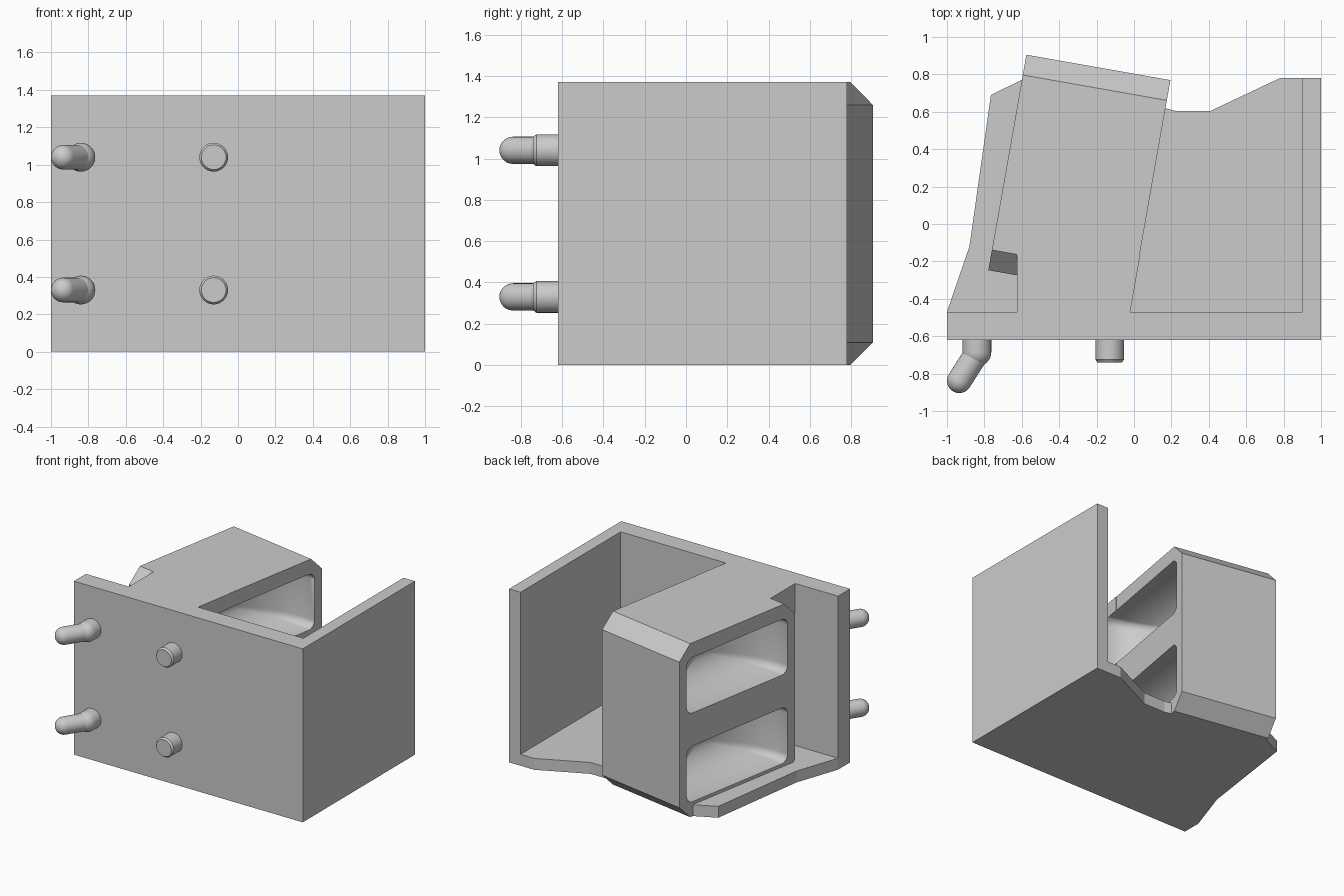
import bpy, bmesh, math
from mathutils import Matrix, Vector

cube = bpy.data.objects.get("Cube")
if cube:
    bpy.data.objects.remove(cube, do_unlink=True)

grey = bpy.data.materials.new("light_grey")
grey.use_nodes = True
grey.diffuse_color = (0.6, 0.6, 0.6, 1)
grey.node_tree.nodes["Principled BSDF"].inputs["Base Color"].default_value = (0.6, 0.6, 0.6, 1)

HEIGHT = 1.37


def finish(name, bm, smooth=False):
    bmesh.ops.recalc_face_normals(bm, faces=bm.faces)
    mesh = bpy.data.meshes.new(name)
    bm.to_mesh(mesh)
    bm.free()
    mesh.materials.append(grey)
    obj = bpy.data.objects.new(name, mesh)
    bpy.context.collection.objects.link(obj)
    if smooth:
        bpy.ops.object.select_all(action='DESELECT')
        obj.select_set(True)
        bpy.context.view_layer.objects.active = obj
        bpy.ops.object.shade_smooth_by_angle(angle=math.radians(35))
    return obj


def loft(rings):
    """Skin a list of closed rings and cap both ends."""
    bm = bmesh.new()
    loops = [[bm.verts.new(p) for p in ring] for ring in rings]
    for a, b in zip(loops, loops[1:]):
        for i in range(len(a)):
            j = (i + 1) % len(a)
            bm.faces.new((a[i], a[j], b[j], b[i]))
    bm.faces.new(loops[0])
    bm.faces.new(loops[-1])
    return bm


def prism(name, outline, z0, z1):
    return finish(name, loft([[(x, y, z) for x, y in outline] for z in (z0, z1)]))


def rod(name, start, direction, profile, segments=32):
    """Turned part: profile holds (distance, radius) pairs along direction."""
    turn = Vector(direction).to_track_quat('Z', 'Y')
    angles = [2 * math.pi * i / segments for i in range(segments)]
    rings = [[Vector(start) + turn @ Vector((r * math.cos(a), r * math.sin(a), d))
              for a in angles] for d, r in profile]
    return finish(name, loft(rings), smooth=True)


def round_end(d, r, steps=8):
    return [(d + r * math.sin(a), r * math.cos(a))
            for a in (math.pi / 2 * 0.97 * i / steps for i in range(steps + 1))]


# Front panel with one side wall
prism("front_panel_and_side_wall",
      [(-1, -0.62), (1, -0.62), (1, 0.78), (0.9, 0.78), (0.9, -0.47), (-1, -0.47)], 0, HEIGHT)

# Floor plate
prism("floor_plate",
      [(-1, -0.47), (0.9, -0.47), (0.9, 0.78), (0.78, 0.78), (0.41, 0.605), (0.22, 0.605),
       (0.16, 0.62), (-0.59, 0.775), (-0.765, 0.69), (-0.88, -0.12)], 0, 0.09)

# Slanted block, chamfered at both ends
HALF_W, HALF_L, CHAMFER = 0.391, 0.585, 0.11
place = Matrix.Translation((-0.292, 0.261, 0)) @ Matrix.Rotation(math.radians(-10), 4, 'Z')
end = [(HALF_L - CHAMFER, 0), (HALF_L, CHAMFER),
       (HALF_L, HEIGHT - CHAMFER), (HALF_L - CHAMFER, HEIGHT)]
side = end + [(-v, z) for v, z in reversed(end)]
block = finish("slanted_block", loft([[place @ Vector((u, v, z)) for v, z in side]
                                      for u in (-HALF_W, HALF_W)]))

# Neck joining the block to the panel
neck = prism("block_neck", [(-0.625, -0.48), (-0.022, -0.48), (0.034, -0.16), (-0.625, -0.16)],
             0, HEIGHT)


# Dished pockets in both sides of the block
def rounded_rect(u, length, height, radius, zc):
    ring = []
    for k, (sv, sz) in enumerate(((1, 1), (-1, 1), (-1, -1), (1, -1))):
        for i in range(7):
            a = math.pi / 2 * (k + i / 6)
            ring.append(place @ Vector((u,
                                        sv * (length / 2 - radius) + radius * math.cos(a),
                                        zc + sz * (height / 2 - radius) + radius * math.sin(a))))
    return ring


DEPTH, STEPS = 0.36, 12
for s, side_name in ((-1, "right"), (1, "left")):
    for zc, level in ((0.335, "lower"), (1.035, "upper")):
        rings = [rounded_rect(s * (HALF_W + 0.05), 1.02, 0.44, 0.06, zc)]
        for i in range(STEPS):
            a = math.pi / 2 * i / STEPS
            f = math.cos(a)
            rings.append(rounded_rect(s * (HALF_W - DEPTH * math.sin(a)),
                                      1.02 * f, 0.44 * f, 0.06 * f, zc))
        bm = loft(rings)
        for face in bm.faces:
            face.smooth = True
        cutter = finish(f"{side_name}_{level}_pocket_cutter", bm)
        cutter.hide_render = True
        cutter.hide_set(True)
        for target in (block, neck):
            cut = target.modifiers.new(cutter.name, 'BOOLEAN')
            cut.operation = 'DIFFERENCE'
            cut.solver = 'EXACT'
            cut.object = cutter

# Hooked and straight pegs on the front panel
for z, level in ((0.33, "lower"), (1.04, "upper")):
    rod(f"{level}_straight_peg", (-0.13, -0.6, z), (0, -1, 0),
        [(0, 0.077), (0.125, 0.077), (0.14, 0.066)])
    rod(f"{level}_hook_base", (-0.84, -0.6, z), (0, -1, 0),
        [(0, 0.077)] + round_end(0.085, 0.077))
    bend = Vector((-0.84, -0.69, z))
    tip = Vector((-0.934, -0.838, z))
    rod(f"{level}_hook_tip", bend, tip - bend,
        [(0, 0.066)] + round_end((tip - bend).length, 0.066))
